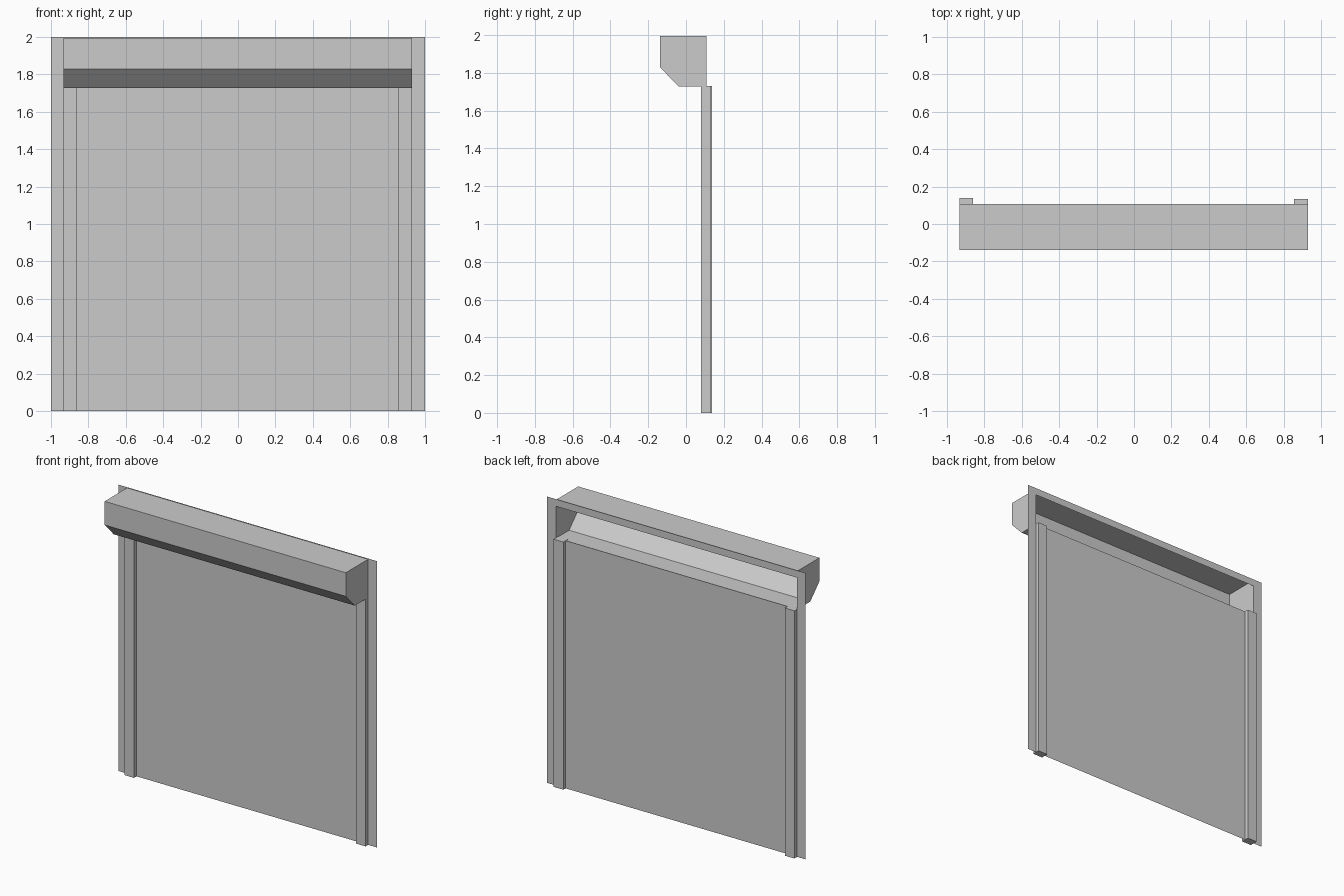
import bpy, bmesh

if "Cube" in bpy.data.objects:
    bpy.data.objects.remove(bpy.data.objects["Cube"])

WALL_Y = 0.108
X_L, X_R = -0.934, 0.93      # outer edges of rails and housing
IN_L, IN_R = -0.86, 0.855    # inner edges of rails
Z_RAIL, Z_OPEN = 1.73, 1.95


def finish(name, bm):
    mesh = bpy.data.meshes.new(name)
    bm.to_mesh(mesh)
    bm.free()
    obj = bpy.data.objects.new(name, mesh)
    bpy.context.collection.objects.link(obj)
    return obj


def sheet(name, x0, x1, z0, z1):
    """Thin upright panel facing the front."""
    bm = bmesh.new()
    bm.faces.new([bm.verts.new((x, WALL_Y, z))
                  for x, z in ((x0, z0), (x1, z0), (x1, z1), (x0, z1))])
    return finish(name, bm)


def box(name, lo, hi):
    bm = bmesh.new()
    bmesh.ops.create_cube(bm, size=1)
    for v in bm.verts:
        v.co = [(a + b) / 2 + c * (b - a) for a, b, c in zip(lo, hi, v.co)]
    return finish(name, bm)


# Flat frame flanges and the top strip above the opening
sheet("left_flange", -1, X_L, 0, 2)
sheet("right_flange", X_R, 1, 0, 2)
sheet("top_strip", X_L, X_R, Z_OPEN, 2)

# Closed shutter curtain between the rails
sheet("shutter_curtain", IN_L, IN_R, 0, Z_RAIL)

# Guide rails
box("left_guide_rail", (X_L, 0.08, 0), (IN_L, 0.138, Z_RAIL))
box("right_guide_rail", (IN_R, 0.08, 0), (X_R, 0.133, Z_RAIL))

# Hollow roller housing with chamfered lower front, open at the back
profile = [(WALL_Y, 1.995), (-0.138, 1.995), (-0.138, 1.83),
           (-0.038, 1.727), (WALL_Y, 1.727)]
bm = bmesh.new()
ends = [[bm.verts.new((x, y, z)) for y, z in profile] for x in (X_L, X_R)]
left, right = ends
for i in range(len(profile) - 1):
    bm.faces.new((left[i], left[i + 1], right[i + 1], right[i]))
bm.faces.new(left[::-1])
bm.faces.new(right)
bmesh.ops.recalc_face_normals(bm, faces=bm.faces)
# Keep the shell facing outward
front = min(bm.faces, key=lambda f: f.calc_center_median().y)
if front.normal.y > 0:
    bmesh.ops.reverse_faces(bm, faces=bm.faces)
finish("roller_housing", bm)
